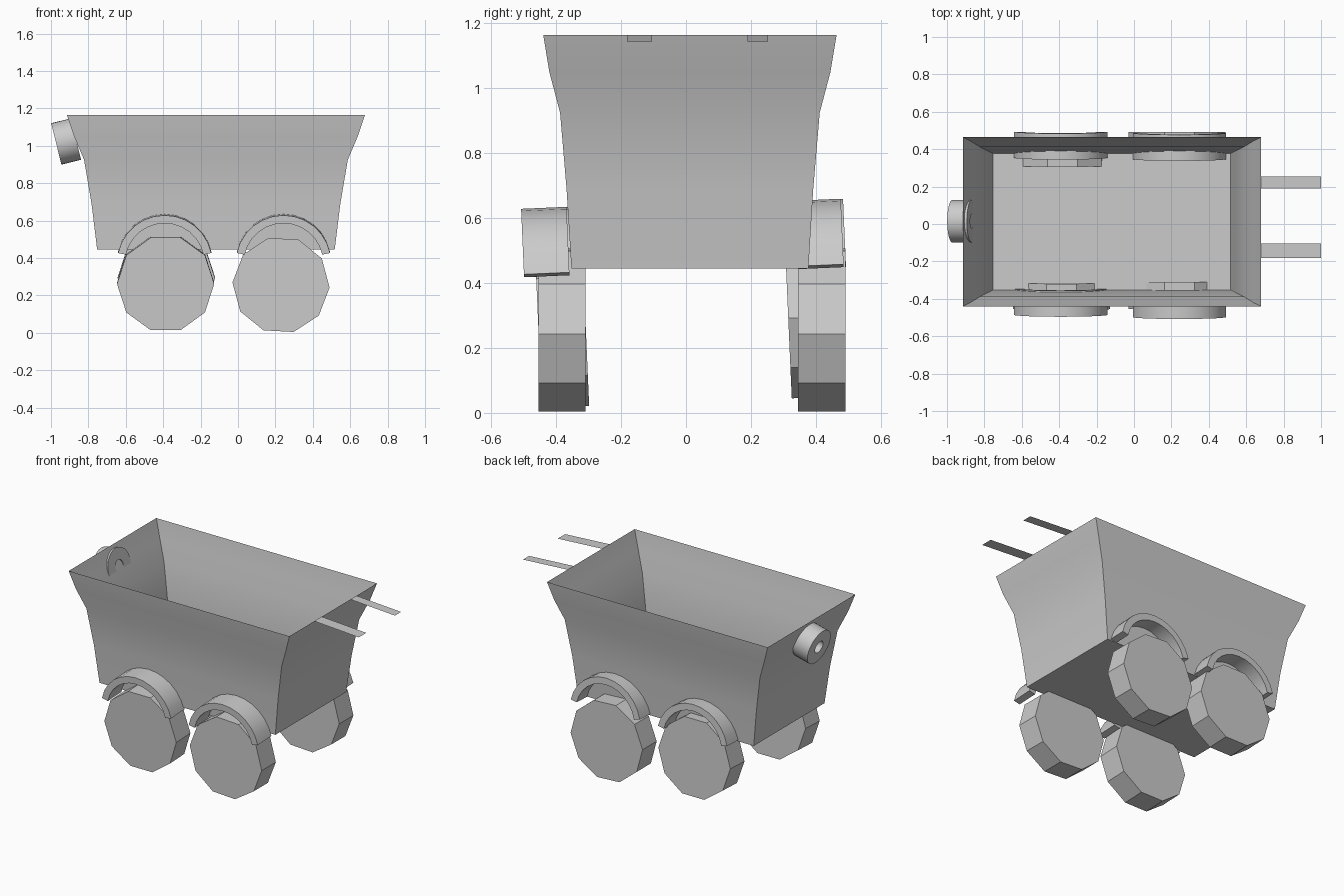
import bpy, math
from mathutils import Matrix, Vector

if "Cube" in bpy.data.objects:
    bpy.data.objects.remove(bpy.data.objects["Cube"])


def make(name, verts, faces, smooth=False):
    mesh = bpy.data.meshes.new(name)
    mesh.from_pydata(verts, [], faces)
    obj = bpy.data.objects.new(name, mesh)
    bpy.context.collection.objects.link(obj)
    if smooth:
        bpy.ops.object.select_all(action='DESELECT')
        obj.select_set(True)
        bpy.context.view_layer.objects.active = obj
        bpy.ops.object.shade_smooth_by_angle(angle=math.radians(31))
    return obj


def ring_sweep(profile, angles, closed):
    """Sweep an (radius, y) profile around the y axis."""
    n, m = len(profile), len(angles)
    verts = [(r * math.cos(a), y, r * math.sin(a)) for a in angles for r, y in profile]
    faces = []
    for i in range(m if closed else m - 1):
        k = (i + 1) % m
        faces += [(i * n + j, i * n + (j + 1) % n, k * n + (j + 1) % n, k * n + j)
                  for j in range(n)]
    if not closed:
        faces += [tuple(range(n))[::-1], tuple(range((m - 1) * n, m * n))]
    return verts, faces


# Open tub with flared walls: (z, half length, half width) per level
levels = [(0.445, 0.635, 0.365), (0.69, 0.665, 0.38), (0.925, 0.705, 0.40),
          (1.05, 0.758, 0.433), (1.165, 0.797, 0.452)]
verts, faces = [], [(3, 2, 1, 0)]
for z, hx, hy in levels:
    verts += [(-0.118 + sx * hx, 0.012 + sy * hy, z)
              for sx, sy in ((-1, -1), (1, -1), (1, 1), (-1, 1))]
for i in range(len(levels) - 1):
    for j in range(4):
        a, b = i * 4 + j, i * 4 + (j + 1) % 4
        faces.append((a, b, b + 4, a + 4))
make("wagon_tub", verts, faces, True)

# Ten-sided wheels: name, centre, lean, spin
for name, loc, lean, spin in (
        ("wheel_left_front", (-0.387, -0.382, 0.265), 2.5, 0),
        ("wheel_left_back", (-0.383, 0.388, 0.295), 2.5, 0),
        ("wheel_right_front", (0.23, -0.382, 0.256), 0, 3),
        ("wheel_right_back", (0.23, 0.418, 0.256), 0, 3)):
    bpy.ops.mesh.primitive_cylinder_add(vertices=10, radius=0.26, depth=0.146)
    wheel = bpy.context.object
    wheel.name = name
    wheel.data.transform(Matrix.Rotation(math.pi / 2, 4, 'X'))
    low = Matrix.Rotation(math.pi / 10, 4, 'Y')
    if min(v.co.z for v in wheel.data.vertices) < -0.255:
        wheel.data.transform(low)
    wheel.location = loc
    wheel.rotation_euler = (math.radians(lean), math.radians(spin), 0)

# Arched fenders over the wheels
arc = [math.radians(12 + 156 * i / 12) for i in range(13)]
fender = ring_sweep([(0.255, -0.07), (0.255, 0.07), (0.212, 0.07), (0.212, -0.07)], arc, False)
for name, loc in (("fender_left_front", (-0.392, -0.415, 0.377)),
                  ("fender_left_back", (-0.392, 0.425, 0.402)),
                  ("fender_right_front", (0.243, -0.427, 0.377)),
                  ("fender_right_back", (0.243, 0.418, 0.402))):
    obj = make(name, *fender, True)
    obj.location = loc
    obj.rotation_euler = (math.radians(2.5), 0, 0)

# Hollow lamp tube on the end wall
circle = [2 * math.pi * i / 32 for i in range(32)]
lamp = make("end_lamp", *ring_sweep([(0.114, -0.054), (0.114, 0.054), (0.04, 0.054), (0.04, -0.054)],
                                    circle, True), True)
lamp.location = (-0.919, 0.015, 1.023)
lamp.rotation_euler = Vector((-0.97, 0, -0.24)).to_track_quat('Y', 'Z').to_euler()

# Flat pull handles
for name, y0, y1 in (("handle_front", -0.182, -0.105), ("handle_back", 0.19, 0.253)):
    make(name, [(0.678, y0, 1.165), (1.0, y0, 1.145), (1.0, y1, 1.145), (0.678, y1, 1.165)],
         [(0, 1, 2, 3)])
